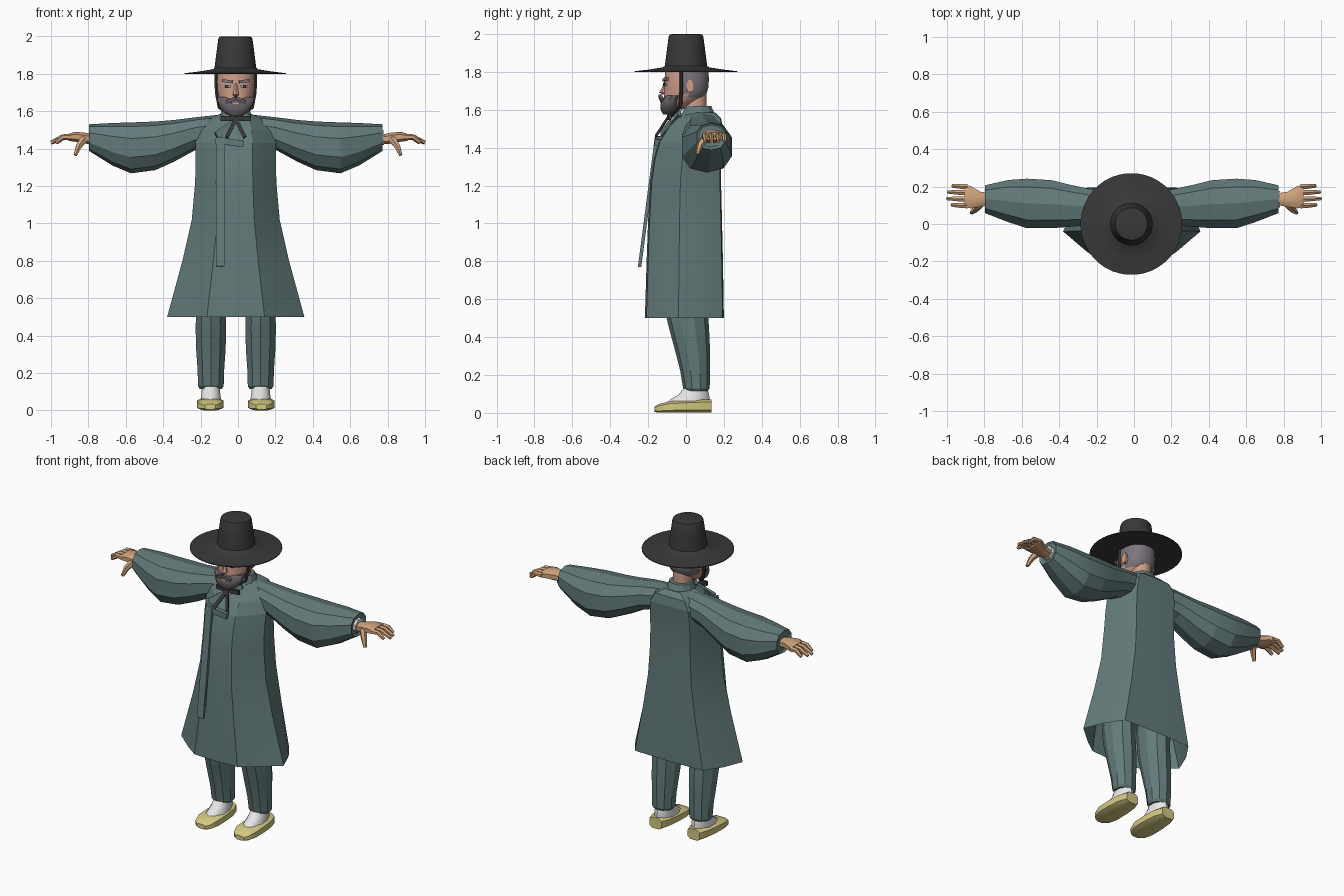
import bpy, bmesh, math
from mathutils import Vector

CX = -0.012  # body centre line


def material(name, r, g, b):
    m = bpy.data.materials.new(name)
    m.diffuse_color = (r, g, b, 1)
    return m


COAT = material("teal cloth", 0.125, 0.195, 0.195)
BLACK = material("black", 0.04, 0.04, 0.04)
FACE = material("face skin", 0.62, 0.34, 0.25)
HAND = material("hand skin", 0.61, 0.36, 0.20)
HAIR = material("grey hair", 0.20, 0.178, 0.205)
BEARD = material("dark grey beard", 0.135, 0.12, 0.13)
WHITE = material("white cloth", 0.85, 0.85, 0.85)
YELLOW = material("yellow shoe", 0.65, 0.58, 0.22)


def circle(n, power=1.0):
    """Unit outline; a power below 1 makes it boxier."""
    f = lambda c: math.copysign(abs(c) ** power, c)
    return [(f(math.cos(2 * math.pi * (i + .5) / n)), f(math.sin(2 * math.pi * (i + .5) / n)))
            for i in range(n)]


def loft(name, rings, mats, smooth=None, cap0=True, cap1=True, rule=None):
    """Skin a list of equal-length point rings."""
    bm = bmesh.new()
    rows = [[bm.verts.new(p) for p in ring] for ring in rings]
    n = len(rows[0])
    for a, b in zip(rows, rows[1:]):
        for i in range(n):
            bm.faces.new((a[i], a[(i + 1) % n], b[(i + 1) % n], b[i]))
    if cap0:
        bm.faces.new(rows[0][::-1])
    if cap1:
        bm.faces.new(rows[-1])
    bmesh.ops.recalc_face_normals(bm, faces=bm.faces)
    if rule:
        for f in bm.faces:
            f.material_index = rule(f.calc_center_median())
    me = bpy.data.meshes.new(name)
    bm.to_mesh(me)
    bm.free()
    for m in mats:
        me.materials.append(m)
    ob = bpy.data.objects.new(name, me)
    bpy.context.collection.objects.link(ob)
    if smooth:
        bpy.ops.object.select_all(action='DESELECT')
        ob.select_set(True)
        bpy.context.view_layer.objects.active = ob
        bpy.ops.object.shade_smooth_by_angle(angle=math.radians(smooth))
    return ob


def ring_z(shape, z, cx, w, y0, y1):
    return [(cx + u * w, (y0 + y1) / 2 + v * (y1 - y0) / 2, z) for u, v in shape]


def ring_x(shape, x, y0, y1, z0, z1):
    return [(x, (y0 + y1) / 2 + u * (y1 - y0) / 2, (z0 + z1) / 2 + v * (z1 - z0) / 2)
            for u, v in shape]


def ring_y(shape, y, cx, w, z0, z1):
    return [(cx + u * w, y, (z0 + z1) / 2 + v * (z1 - z0) / 2) for u, v in shape]


def tube(name, pts, radii, mat, n=6, flat=1.0, smooth=None, up=(0, 0, 1)):
    """Tapered tube through points; flat squashes the section along one side."""
    pts = [Vector(p) for p in pts]
    rings = []
    for i, p in enumerate(pts):
        d = (pts[min(i + 1, len(pts) - 1)] - pts[max(i - 1, 0)]).normalized()
        s = d.cross(Vector(up)).normalized()
        t = s.cross(d)
        rings.append([p + s * (u * radii[i]) + t * (v * radii[i] * flat) for u, v in circle(n)])
    return loft(name, rings, [mat], smooth)


def bar(name, p, q, width, thick, mat):
    """Flat strip from p to q, broad side towards the front."""
    r = width / math.sqrt(2)
    return tube(name, [p, q], [r, r], mat, n=4, flat=thick / width, up=(0, -1, 0.01))


# Coat body: angular outline flaring to the hem, narrowing to the collar
half = [(0.0, -1), (0.42, -0.96), (0.66, -0.66), (1, -0.15), (0.86, 0.45), (0.66, 0.97), (0.0, 1)]
outline = half + [(-u, v) for u, v in half[-2:0:-1]]
coat_rows = [(0.50, 0.367, -0.217, 0.20), (0.80, 0.285, -0.208, 0.195), (1.02, 0.235, -0.20, 0.19),
             (1.22, 0.217, -0.188, 0.185), (1.34, 0.215, -0.17, 0.185), (1.43, 0.215, -0.145, 0.19),
             (1.50, 0.205, -0.10, 0.195), (1.555, 0.16, -0.05, 0.185), (1.585, 0.085, -0.01, 0.155)]
loft("coat", [ring_z(outline, z, CX, w, a, b) for z, w, a, b in coat_rows], [COAT], 12, cap0=False)
loft("collar", [ring_z(circle(12), z, CX, w, a, b) for z, w, a, b in
                [(1.55, 0.10, -0.05, 0.165), (1.59, 0.083, -0.02, 0.15), (1.62, 0.073, -0.005, 0.135)]],
     [COAT], 20)

# Tie strip and knot on the coat front
bar("coat_tie", (-0.095, -0.155, 1.46), (-0.095, -0.245, 0.77), 0.045, 0.018, COAT)
bar("coat_tie_loop", (-0.12, -0.15, 1.445), (0.03, -0.15, 1.425), 0.035, 0.03, COAT)
bar("coat_lapel", (-0.115, -0.125, 1.47), (0.05, -0.035, 1.585), 0.04, 0.02, COAT)

# Sleeves, hands, legs and shoes on both sides
oct8 = circle(10, 0.85)
sleeve_rows = [(0.08, 0.01, 0.17, 1.43, 1.582), (0.22, -0.01, 0.19, 1.39, 1.567),
               (0.33, -0.02, 0.215, 1.33, 1.553), (0.43, -0.028, 0.24, 1.285, 1.545),
               (0.56, -0.028, 0.248, 1.268, 1.54), (0.66, 0.005, 0.24, 1.31, 1.537),
               (0.785, 0.055, 0.21, 1.388, 1.53), (0.775, 0.07, 0.195, 1.402, 1.515)]
palm_rows = [(0.76, 0.10, 0.165, 1.42, 1.475), (0.82, 0.09, 0.175, 1.425, 1.487),
             (0.87, 0.08, 0.205, 1.435, 1.492), (0.905, 0.082, 0.215, 1.44, 1.48)]
pants_rows = [(0.115, 0.062, 0.0, 0.115), (0.13, 0.072, -0.015, 0.125), (0.22, 0.075, -0.03, 0.127),
              (0.33, 0.083, -0.058, 0.127), (0.44, 0.086, -0.088, 0.122), (0.50, 0.084, -0.102, 0.118),
              (0.62, 0.09, -0.11, 0.12), (0.82, 0.10, -0.11, 0.12)]
shoe_rows = [(-0.165, 0.03, 0.005, 0.035), (-0.145, 0.056, 0, 0.047), (-0.09, 0.074, 0, 0.062),
             (0.0, 0.074, 0, 0.068), (0.08, 0.066, 0, 0.072), (0.135, 0.045, 0, 0.072)]
sock_rows = [(0.04, 0.058, -0.11, 0.125), (0.07, 0.056, -0.085, 0.125),
             (0.095, 0.052, -0.04, 0.122), (0.14, 0.05, -0.005, 0.11)]
for side, s in (("left", 1), ("right", -1)):
    loft(side + "_sleeve", [ring_x(oct8, CX + s * x, a, b, c, d) for x, a, b, c, d in sleeve_rows],
         [COAT], 12)
    loft(side + "_inner_cuff", [ring_x(circle(8), s * x, 0.085, 0.18, 1.415, 1.50) for x in (0.74, 0.78)],
         [WHITE])
    loft(side + "_palm", [ring_x(circle(8, 0.8), s * x, a, b, c, d) for x, a, b, c, d in palm_rows],
         [HAND], 40)
    for i, (y, tip) in enumerate([(0.098, 0.975), (0.132, 1.0), (0.167, 0.995), (0.20, 0.97)]):
        tube(f"{side}_finger_{i}", [(s * 0.89, y, 1.462), (s * 0.935, y + 0.002, 1.462),
                                    (s * tip, y + 0.004, 1.432)], [0.017, 0.015, 0.010], HAND, smooth=40)
    tube(side + "_thumb", [(s * 0.825, 0.105, 1.45), (s * 0.85, 0.075, 1.415), (s * 0.87, 0.06, 1.365)],
         [0.024, 0.018, 0.010], HAND, smooth=40, up=(0, 1, 0))
    lx = CX + s * 0.133
    loft(side + "_trouser_leg", [ring_z(circle(10), z, lx, w, a, b) for z, w, a, b in pants_rows],
         [COAT], 25)
    loft(side + "_sock", [ring_z(circle(10), z, lx, w, a, b) for z, w, a, b in sock_rows], [WHITE], 40)
    loft(side + "_shoe", [ring_y(circle(8, 0.6), y, lx + s * 0.004, w, a, b) for y, w, a, b in shoe_rows],
         [YELLOW], 35)

    # Face features
    bar(side + "_eyebrow", (CX + s * 0.018, -0.117, 1.757), (CX + s * 0.072, -0.098, 1.764),
        0.015, 0.014, HAIR)
    bar(side + "_eye_white", (CX + s * 0.030, -0.116, 1.733), (CX + s * 0.062, -0.104, 1.733),
        0.013, 0.006, WHITE)
    bar(side + "_eye", (CX + s * 0.038, -0.117, 1.733), (CX + s * 0.055, -0.110, 1.733),
        0.016, 0.007, BLACK)
    bar(side + "_moustache", (CX, -0.137, 1.672), (CX + s * 0.05, -0.125, 1.648), 0.018, 0.018, BEARD)
    loft(side + "_ear", [ring_x(circle(8), CX + s * x, 0.0, 0.045, 1.69, 1.76) for x in (0.09, 0.108)],
         [FACE], 40)

    # Hat cords and bow
    tube(side + "_hat_cord", [(CX + s * 0.106, -0.025, 1.81), (CX + s * 0.103, -0.025, 1.70),
                              (CX + s * 0.088, -0.03, 1.62), (CX, -0.085, 1.563)], [0.010] * 4,
         BLACK, up=(0, 1, 0.1))
    bar(side + "_bow_loop", (CX, -0.092, 1.56), (CX + s * 0.08, -0.085, 1.562), 0.026, 0.016, BLACK)
    bar(side + "_bow_tail", (CX, -0.095, 1.56), (CX + s * 0.048, -0.16, 1.46), 0.02, 0.01, BLACK)
    bar(side + "_white_collar", (CX + s * 0.05, -0.03, 1.60), (CX, -0.08, 1.535), 0.025, 0.012, WHITE)

# Head with hair on the back, and neck
head_rows = [(1.60, 0.05, -0.10, -0.02), (1.63, 0.075, -0.112, 0.03), (1.665, 0.09, -0.117, 0.09),
             (1.685, 0.096, -0.116, 0.11), (1.72, 0.102, -0.114, 0.12), (1.76, 0.104, -0.115, 0.122),
             (1.81, 0.10, -0.11, 0.12)]
loft("head", [ring_z(circle(20, 0.9), z, CX, w, a, b) for z, w, a, b in head_rows], [FACE, HAIR], 50,
     rule=lambda c: 1 if c.y > 0.0 and c.z > 1.67 else 0)
loft("neck", [ring_z(circle(12), z, CX, 0.058, -0.01, 0.11) for z in (1.55, 1.70)], [FACE], 40)
loft("nose", [ring_z(circle(6), z, CX, w, y, -0.09) for z, w, y in
              [(1.68, 0.012, -0.12), (1.69, 0.019, -0.142), (1.715, 0.012, -0.128), (1.75, 0.009, -0.115)]],
     [FACE], 40)

# Beard wraps the jaw
beard_rows = [(1.575, 0.03, -0.12, -0.075), (1.597, 0.07, -0.133, -0.045), (1.63, 0.09, -0.135, -0.025),
              (1.66, 0.099, -0.122, -0.02), (1.675, 0.101, -0.105, -0.015)]
loft("beard", [ring_z(circle(14, 0.9), z, CX, w, a, b) for z, w, a, b in beard_rows], [BEARD], 35)
bar("mouth", (CX - 0.022, -0.134, 1.643), (CX + 0.022, -0.134, 1.643), 0.011, 0.008, FACE)

# Wide-brimmed hat as one turned profile
hat_profile = [(0.10, 1.80), (0.20, 1.803), (0.272, 1.798), (0.272, 1.803), (0.19, 1.813), (0.122, 1.824),
               (0.112, 1.832), (0.102, 1.91), (0.092, 1.985), (0.086, 1.997), (0.07, 2.0)]
loft("hat", [ring_z(circle(40), z, CX - 0.002, r, -r, r) for r, z in hat_profile], [BLACK], 35)
